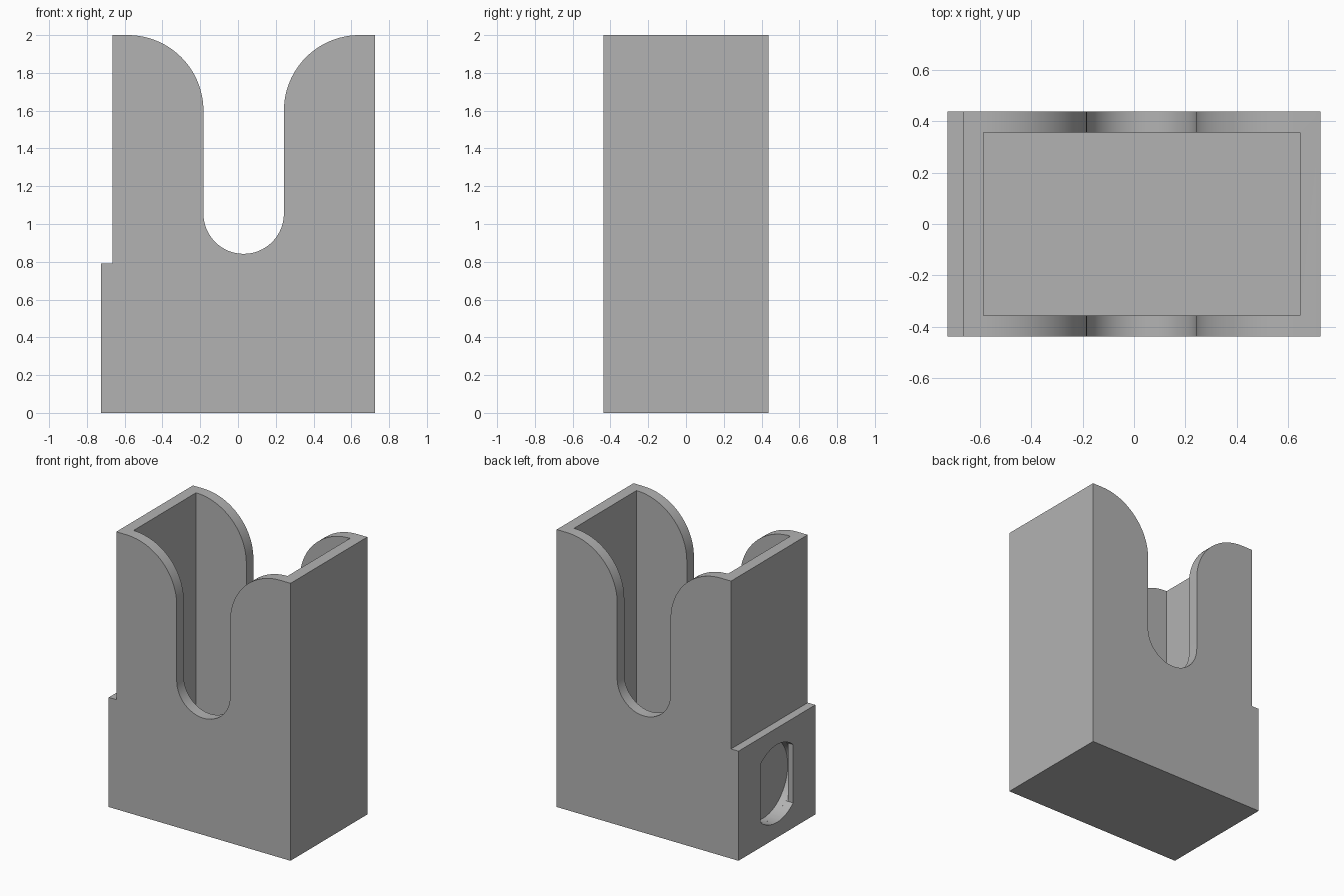
import bpy, bmesh, math
from mathutils import Vector

if "Cube" in bpy.data.objects:
    bpy.data.objects.remove(bpy.data.objects["Cube"], do_unlink=True)

grey = bpy.data.materials.new("plain grey")
grey.use_nodes = True
colour = (0.45, 0.45, 0.45, 1)
grey.diffuse_color = colour
grey.node_tree.nodes["Principled BSDF"].inputs["Base Color"].default_value = colour


def arc(cx, cz, r, start, end, steps):
    """Points on a circle between two angles in degrees."""
    angles = [math.radians(start + (end - start) * i / steps) for i in range(steps + 1)]
    return [(cx + r * math.cos(a), cz + r * math.sin(a)) for a in angles]


def prism(name, points, axis, low, high):
    """Extrude a closed (horizontal, z) profile along the x or y axis."""
    bm = bmesh.new()
    if axis == "y":
        verts = [bm.verts.new((u, low, z)) for u, z in points]
        move = Vector((0, high - low, 0))
    else:
        verts = [bm.verts.new((low, u, z)) for u, z in points]
        move = Vector((high - low, 0, 0))
    face = bm.faces.new(verts)
    top = bmesh.ops.extrude_face_region(bm, geom=[face])["geom"]
    bmesh.ops.translate(bm, vec=move, verts=[v for v in top if isinstance(v, bmesh.types.BMVert)])
    bmesh.ops.recalc_face_normals(bm, faces=bm.faces)
    mesh = bpy.data.meshes.new(name)
    bm.to_mesh(mesh)
    bm.free()
    mesh.materials.append(grey)
    obj = bpy.data.objects.new(name, mesh)
    bpy.context.collection.objects.link(obj)
    return obj


left, right, step_x, half_depth = -0.725, 0.725, -0.665, 0.437
wall, height, step_z = 0.081, 2.0, 0.79
notch_x, notch_r, notch_z = 0.03, 0.213, 1.055
round_r = 0.4

# Body outline: stepped side, rounded shoulders and a U-shaped notch
outline = [(left, 0), (right, 0), (right, height)]
outline += arc(notch_x + notch_r + round_r, height - round_r, round_r, 90, 180, 24)
outline += arc(notch_x, notch_z, notch_r, 0, -180, 32)
outline += arc(notch_x - notch_r - round_r, height - round_r, round_r, 0, 90, 24)
outline += [(step_x, height), (step_x, step_z), (left, step_z)]
body = prism("holder_body", outline, "y", -half_depth, half_depth)

# Inner compartment
x0, x1 = step_x + wall, right - wall
box = [(x0, wall), (x1, wall), (x1, height + 0.2), (x0, height + 0.2)]
compartment = prism("compartment_cutter", box, "y", -half_depth + wall, half_depth - wall)

# Round pocket behind a narrower opening with straight sides
pocket_r, pocket_z = 0.28, 0.39
pocket = prism("pocket_cutter", arc(0, pocket_z, pocket_r, 0, 352.5, 47), "x", left + 0.04, left + 0.11)
tilt = math.degrees(math.acos(0.185 / pocket_r))
opening_shape = (arc(0, pocket_z, pocket_r, tilt, 180 - tilt, 16)
                 + arc(0, pocket_z, pocket_r, 180 + tilt, 360 - tilt, 16))
opening = prism("opening_cutter", opening_shape, "x", left - 0.1, left + 0.06)

# Cut the hollows, then tidy away the cutters
bpy.context.view_layer.objects.active = body
body.select_set(True)
for cutter in (compartment, pocket, opening):
    cutter.hide_render = True
    cut = body.modifiers.new(cutter.name, "BOOLEAN")
    cut.operation = "DIFFERENCE"
    cut.solver = "EXACT"
    cut.object = cutter
    bpy.ops.object.modifier_apply(modifier=cut.name)
    bpy.data.objects.remove(cutter, do_unlink=True)

bpy.ops.object.shade_smooth_by_angle(angle=math.radians(30))
